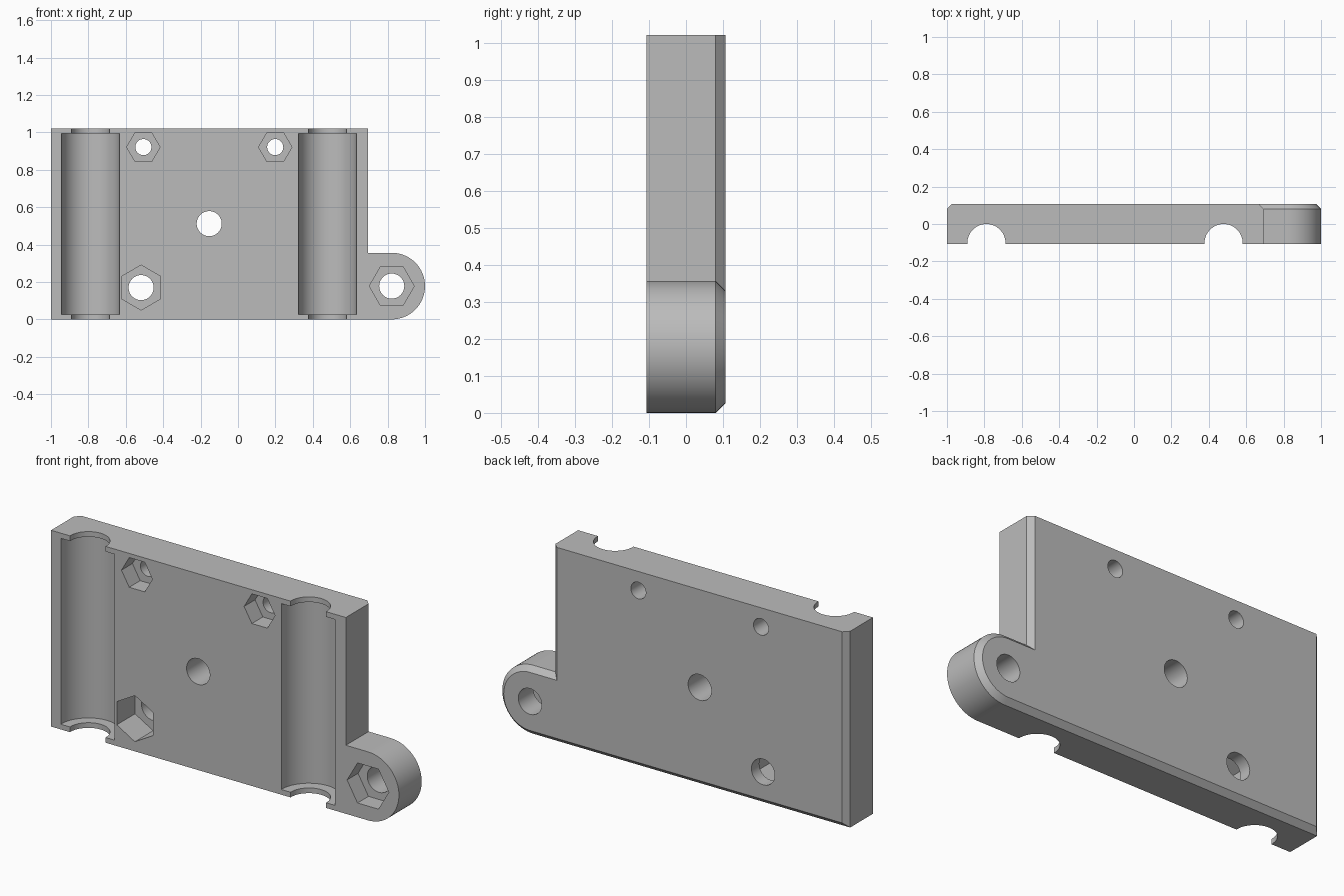
import bpy, bmesh
from math import pi, cos, sin, radians

old = bpy.data.objects.get("Cube")
if old:
    bpy.data.objects.remove(old, do_unlink=True)

HEIGHT = 1.02
HALF = 0.107       # half the plate thickness
CHAMFER = 0.027
LUG_X, LUG_R = 0.822, 0.178

grey = bpy.data.materials.new("plain grey")
grey.use_nodes = True
grey.diffuse_color = (0.5, 0.5, 0.5, 1)
grey.node_tree.nodes["Principled BSDF"].inputs["Base Color"].default_value = (0.5, 0.5, 0.5, 1)


def outline(inset):
    """Plate with a round lug at its lower left; the top edge is never inset."""
    r = LUG_R - inset
    arc = [(LUG_X + r * sin(pi * i / 32), LUG_R - r * cos(pi * i / 32)) for i in range(33)]
    side = 0.695 - inset
    return ([(inset - 1, inset)] + arc +
            [(side, 2 * LUG_R - inset), (side, HEIGHT), (inset - 1, HEIGHT)])


def loft(name, sections):
    """Solid through matching outlines, given as (y, points) from front to back."""
    bm = bmesh.new()
    rings = [[bm.verts.new((x, y, z)) for x, z in pts] for y, pts in sections]
    bm.faces.new(rings[0])
    bm.faces.new(rings[-1][::-1])
    n = len(rings[0])
    for a, b in zip(rings, rings[1:]):
        for i in range(n):
            j = (i + 1) % n
            bm.faces.new((a[i], b[i], b[j], a[j]))
    bmesh.ops.recalc_face_normals(bm, faces=bm.faces)
    mesh = bpy.data.meshes.new(name)
    bm.to_mesh(mesh)
    bm.free()
    ob = bpy.data.objects.new(name, mesh)
    bpy.context.collection.objects.link(ob)
    mesh.materials.append(grey)
    return ob


def cut(target, sides, radius, depth, location, rotation):
    """Subtract a prism or cylinder from the target."""
    bpy.ops.mesh.primitive_cylinder_add(vertices=sides, radius=radius, depth=depth,
                                        location=location, rotation=rotation)
    cutter = bpy.context.object
    cutter.hide_render = True
    cutter.data.materials.append(grey)
    mod = target.modifiers.new("cut", 'BOOLEAN')
    mod.operation, mod.solver, mod.object = 'DIFFERENCE', 'EXACT', cutter
    bpy.context.view_layer.objects.active = target
    bpy.ops.object.modifier_apply(modifier=mod.name)
    bpy.data.objects.remove(cutter, do_unlink=True)


# Plate with chamfered back edges
plate = loft("carriage_plate", [(-HALF, outline(0)), (HALF - CHAMFER, outline(0)),
                                (HALF, outline(CHAMFER))])

# Bearing seats with narrower rod openings at both ends
for x in (-0.789, 0.479):
    cut(plate, 64, 0.155, HEIGHT - 2 * CHAMFER, (x, -0.102, HEIGHT / 2), (0, 0, 0))
    cut(plate, 64, 0.102, HEIGHT + 0.2, (x, -0.102, HEIGHT / 2), (0, 0, 0))

# Bolt holes: x, z, hole radius, nut radius, nut depth, nut turn
holes = [(-0.506, 0.921, 0.043, 0.089, 0.09, 30),
         (0.199, 0.921, 0.043, 0.089, 0.09, 30),
         (-0.154, 0.512, 0.067, 0, 0, 0),
         (-0.518, 0.17, 0.067, 0.12, 0.15, 0),
         (LUG_X, LUG_R, 0.067, 0.12, 0.09, 30)]
for x, z, hole, nut, deep, turn in holes:
    cut(plate, 48, hole, 1, (x, 0, z), (pi / 2, 0, 0))
    if nut:
        cut(plate, 6, nut, 2 * deep, (x, -HALF, z), (pi / 2, radians(turn), 0))

# Smooth curves, sharp edges
bpy.ops.object.select_all(action='DESELECT')
plate.select_set(True)
bpy.context.view_layer.objects.active = plate
bpy.ops.object.shade_smooth_by_angle(angle=radians(30))
